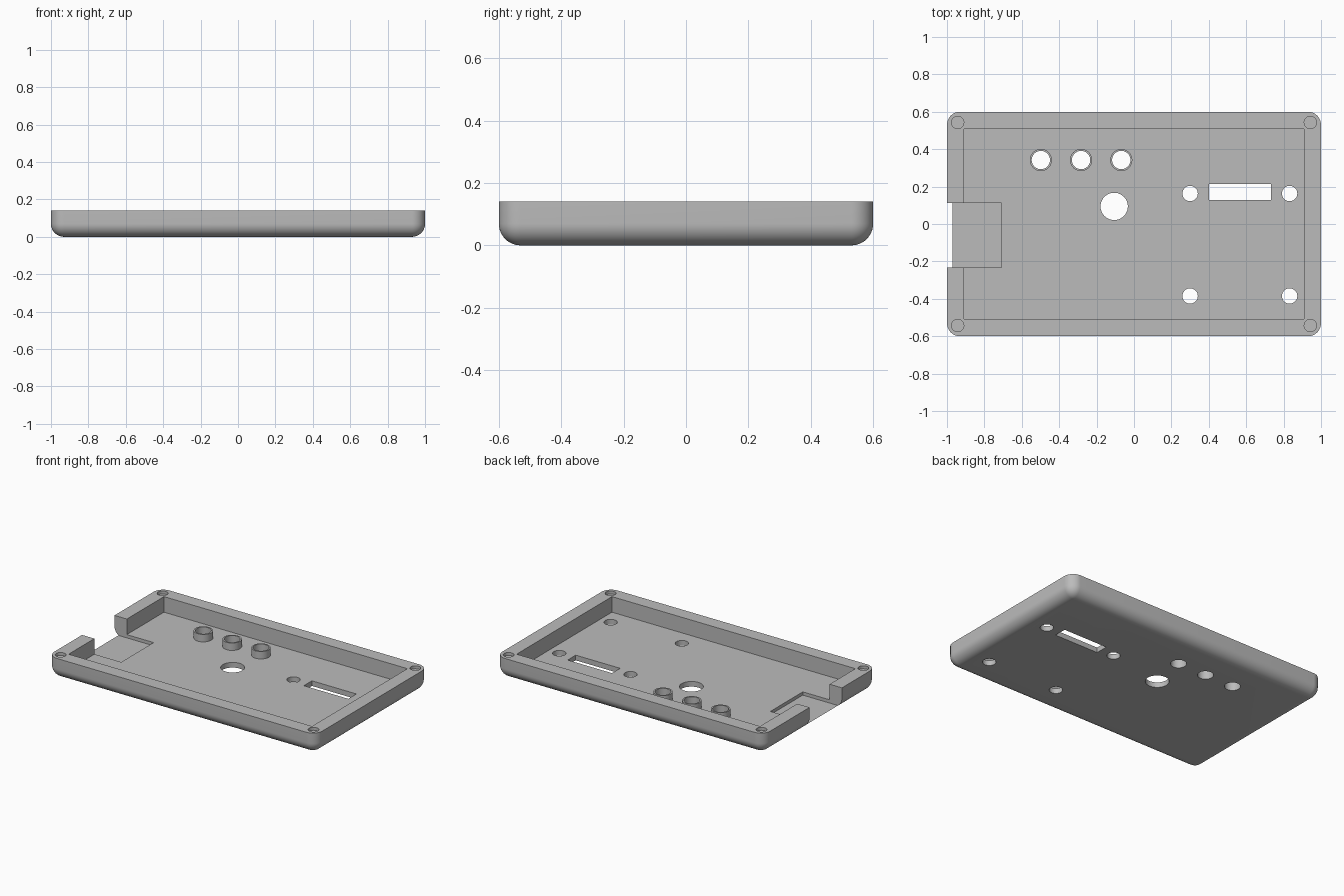
import bpy
import bmesh
from mathutils import Matrix, Vector

cube = bpy.data.objects.get("Cube")
if cube:
    bpy.data.objects.remove(cube, do_unlink=True)

HEIGHT, FLOOR, RECESS, ROUND = 0.14, 0.035, 0.013, 0.07
BOSS_TOP = 0.085

grey = bpy.data.materials.new("plain grey")
grey.use_nodes = True
colour = (0.5, 0.5, 0.5, 1)
grey.diffuse_color = colour
grey.node_tree.nodes["Principled BSDF"].inputs["Base Color"].default_value = colour


def to_object(name, bm):
    mesh = bpy.data.meshes.new(name)
    bm.to_mesh(mesh)
    bm.free()
    mesh.materials.append(grey)
    obj = bpy.data.objects.new(name, mesh)
    bpy.context.collection.objects.link(obj)
    return obj


def box_mesh(low, high):
    low, high = Vector(low), Vector(high)
    bm = bmesh.new()
    place = Matrix.Translation((low + high) / 2) @ Matrix.Diagonal((*(high - low), 1))
    bmesh.ops.create_cube(bm, size=1, matrix=place)
    return bm


def box(name, low, high):
    return to_object(name, box_mesh(low, high))


def cylinder(name, x, y, radius, bottom, top):
    bm = bmesh.new()
    bmesh.ops.create_cone(bm, cap_ends=True, segments=48, radius1=radius, radius2=radius,
                          depth=top - bottom,
                          matrix=Matrix.Translation((x, y, (bottom + top) / 2)))
    return to_object(name, bm)


def combine(target, tool, operation):
    mod = target.modifiers.new(tool.name, "BOOLEAN")
    mod.operation, mod.object, mod.solver = operation, tool, "EXACT"
    bpy.context.view_layer.objects.active = target
    bpy.ops.object.modifier_apply(modifier=mod.name)
    bpy.data.objects.remove(tool, do_unlink=True)


# Outer shell: block with rounded upright and bottom edges
bm = box_mesh((-1, -0.6, 0), (1, 0.6, HEIGHT))
edges = [e for e in bm.edges if min(v.co.z for v in e.verts) < HEIGHT / 2]
bmesh.ops.bevel(bm, geom=edges, offset=ROUND, segments=12, profile=0.5, affect="EDGES")
tray = to_object("case_tray", bm)

# Main cavity, then the side opening with its sunken pocket
combine(tray, box("cavity", (-0.908, -0.508, FLOOR), (0.908, 0.508, 0.3)), "DIFFERENCE")
combine(tray, box("side_opening", (-1.2, -0.233, RECESS), (-0.708, 0.112, 0.3)), "DIFFERENCE")

# Three raised bosses with through holes
for x in (-0.498, -0.283, -0.068):
    combine(tray, cylinder("boss", x, 0.342, 0.059, FLOOR - 0.01, BOSS_TOP), "UNION")
    combine(tray, cylinder("boss_hole", x, 0.342, 0.049, -0.1, 0.3), "DIFFERENCE")

# Large hole, four mounting holes and the display slot
combine(tray, cylinder("large_hole", -0.106, 0.094, 0.073, -0.1, 0.3), "DIFFERENCE")
for x in (0.3, 0.832):
    for y in (0.163, -0.385):
        combine(tray, cylinder("mount_hole", x, y, 0.041, -0.1, 0.3), "DIFFERENCE")
combine(tray, box("slot", (0.402, 0.128, -0.1), (0.733, 0.214, 0.3)), "DIFFERENCE")

# Shallow round pockets on the rim corners
for x in (-0.943, 0.943):
    for y in (-0.543, 0.543):
        combine(tray, cylinder("rim_pocket", x, y, 0.033, HEIGHT - 0.02, 0.3), "DIFFERENCE")

# Smooth rounded surfaces, keep cut edges sharp
bpy.ops.object.select_all(action="DESELECT")
tray.select_set(True)
bpy.context.view_layer.objects.active = tray
bpy.ops.object.shade_smooth_by_angle(angle=0.52)
